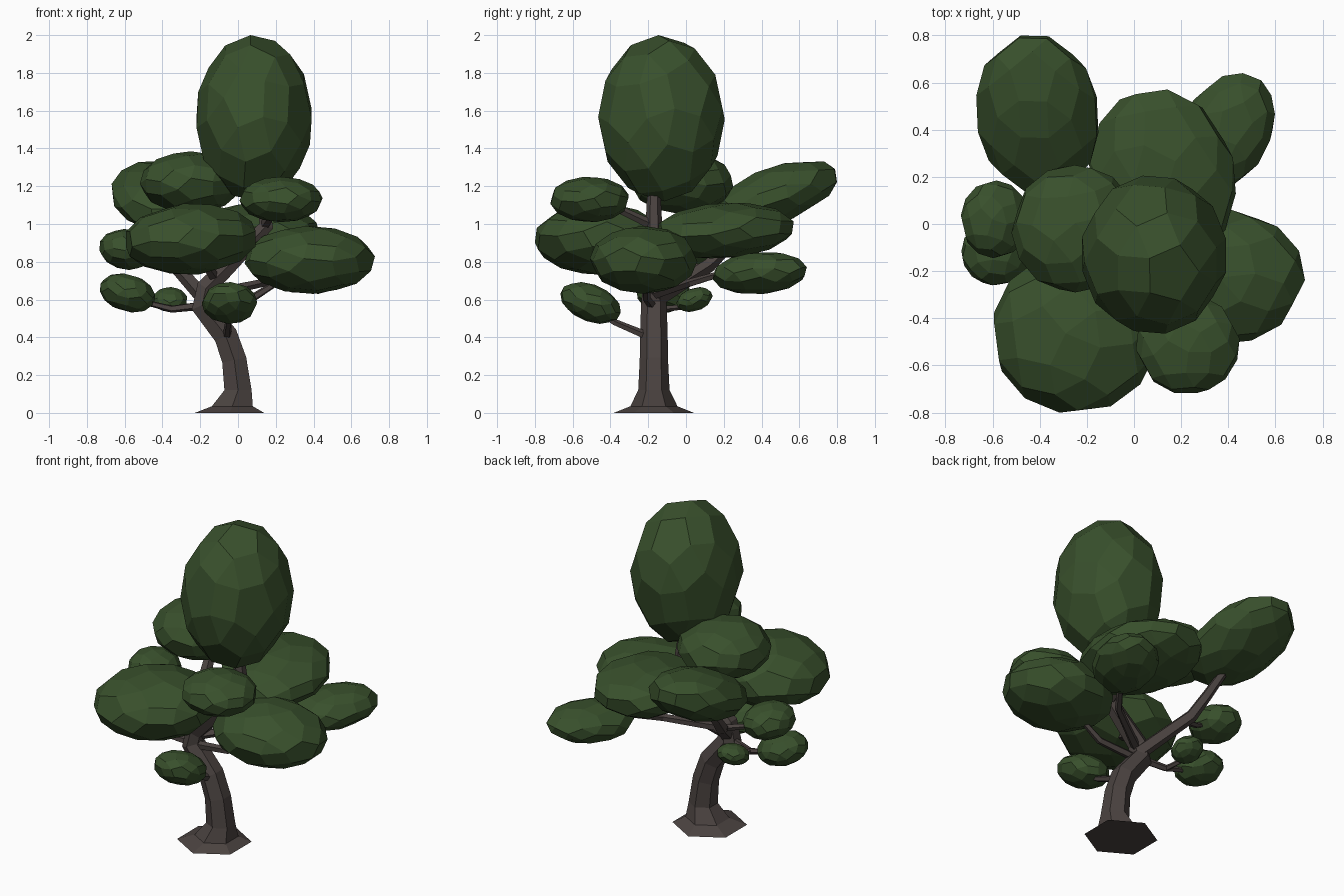
import bpy, bmesh, math, random
from mathutils import Vector, Matrix, Euler

if "Cube" in bpy.data.objects:
    bpy.data.objects.remove(bpy.data.objects["Cube"])

random.seed(4)


def material(name, rgb):
    m = bpy.data.materials.new(name)
    m.diffuse_color = (*rgb, 1)
    m.use_nodes = True
    m.node_tree.nodes["Principled BSDF"].inputs["Base Color"].default_value = m.diffuse_color
    return m


BARK = material("bark", (0.07, 0.056, 0.052))
LEAF = material("leaf", (0.04, 0.08, 0.025))


def finish(name, bm, mat):
    bmesh.ops.recalc_face_normals(bm, faces=bm.faces)
    me = bpy.data.meshes.new(name)
    bm.to_mesh(me)
    bm.free()
    me.materials.append(mat)
    ob = bpy.data.objects.new(name, me)
    bpy.context.collection.objects.link(ob)


def tube(name, points, sides=6, level=0):
    """Faceted limb; each point is x, y, z, radius. The first `level` rings stay flat."""
    bm = bmesh.new()
    pos = [Vector(p[:3]) for p in points]
    rings = []
    for i, p in enumerate(pos):
        d = pos[min(i + 1, len(pos) - 1)] - pos[max(i - 1, 0)]
        q = Vector((0, 0, 1)).rotation_difference(Vector((0, 0, 1)) if i < level else d)
        ring = []
        for k in range(sides):
            a = math.pi / 2 + 2 * math.pi * k / sides
            ring.append(bm.verts.new(p + q @ (Vector((math.cos(a), math.sin(a), 0)) * points[i][3])))
        rings.append(ring)
    for a, b in zip(rings, rings[1:]):
        for k in range(sides):
            n = (k + 1) % sides
            bm.faces.new((a[k], a[n], b[n], b[k]))
    bm.faces.new(rings[0])
    bm.faces.new(rings[-1])
    finish(name, bm, BARK)


def facet_points():
    """Corners of a ball made of pentagons, squares and triangles."""
    f = (1 + 5 ** 0.5) / 2
    pts = set()
    for t in ((1, 1, f ** 3), (f * f, f, 2 * f), (2 + f, 0, f * f)):
        for s in range(8):
            v = [c * (1 if s >> i & 1 else -1) for i, c in enumerate(t)]
            for r in range(3):
                pts.add(tuple(round(c, 5) + 0.0 for c in v[r:] + v[:r]))
    return [Vector(p).normalized() for p in sorted(pts)]


BALL = facet_points()


def clump(name, centre, radii, tilt=(0, 0, 0)):
    """Faceted leaf clump, randomly turned, then fitted to its radii."""
    turn = Euler([random.uniform(0, 6.28) for _ in range(3)]).to_matrix()
    pts = [turn @ p for p in BALL]
    size = [max(p[i] for p in pts) for i in range(3)]
    bm = bmesh.new()
    for p in pts:
        bm.verts.new([p[i] / size[i] * radii[i] for i in range(3)])
    bmesh.ops.convex_hull(bm, input=bm.verts)
    bmesh.ops.dissolve_limit(bm, angle_limit=0.02, verts=bm.verts, edges=bm.edges)
    rot = Euler([math.radians(a) for a in tilt]).to_matrix().to_4x4()
    bm.transform(Matrix.Translation(centre) @ rot)
    finish(name, bm, LEAF)


# Trunk with flared foot, leaning left then sweeping right
tube("trunk", [(-0.045, -0.17, 0, 0.212), (-0.03, -0.17, 0.035, 0.125), (0, -0.17, 0.12, 0.083),
               (-0.02, -0.17, 0.28, 0.075), (-0.065, -0.17, 0.41, 0.073), (-0.19, -0.17, 0.57, 0.068),
               (-0.17, -0.17, 0.66, 0.06), (-0.02, -0.17, 0.81, 0.05), (0.15, -0.17, 0.99, 0.044),
               (0.12, -0.17, 1.2, 0.034)], level=3)

# Branches
branches = {
    "left_low": [(-0.18, -0.17, 0.57, 0.024), (-0.35, -0.13, 0.55, 0.02), (-0.55, -0.12, 0.60, 0.012)],
    "left_twig": [(-0.35, -0.13, 0.55, 0.017), (-0.37, -0.03, 0.56, 0.015), (-0.36, 0.04, 0.60, 0.01)],
    "left_mid": [(-0.31, 0.07, 0.76, 0.02), (-0.43, 0.04, 0.79, 0.017), (-0.56, 0.02, 0.85, 0.012)],
    "back_left": [(-0.17, -0.16, 0.60, 0.044), (-0.33, 0.12, 0.78, 0.038), (-0.36, 0.22, 0.88, 0.032),
                  (-0.41, 0.42, 1.08, 0.022)],
    "front_low": [(-0.06, -0.19, 0.40, 0.024), (-0.05, -0.38, 0.48, 0.018), (-0.05, -0.5, 0.56, 0.012)],
    "right": [(-0.18, -0.18, 0.57, 0.026), (0.08, -0.21, 0.61, 0.022), (0.3, -0.21, 0.75, 0.014)],
    "back_right": [(-0.15, -0.16, 0.63, 0.028), (0.14, 0.03, 0.69, 0.022), (0.34, 0.3, 0.77, 0.014)],
    "front_high": [(0.14, -0.17, 0.99, 0.028), (0.19, -0.34, 1.07, 0.022), (0.22, -0.48, 1.12, 0.012)],
    "back": [(0.04, -0.17, 0.87, 0.034), (0.08, -0.02, 0.9, 0.028), (0.12, 0.18, 0.97, 0.018)],
    "front_left": [(-0.12, -0.17, 0.71, 0.03), (-0.18, -0.34, 0.79, 0.025), (-0.24, -0.44, 0.9, 0.015)],
}
for key, path in branches.items():
    tube(key + "_branch", path, 5)

# Leaf clumps: centre, radii, tilt in degrees
clumps = {
    "crown": ((0.085, -0.13, 1.56), (0.305, 0.335, 0.44)),
    "upper_left": ((-0.25, -0.02, 1.22), (0.27, 0.27, 0.165)),
    "front_left": ((-0.25, -0.46, 0.92), (0.345, 0.34, 0.19), (0, -3, 0)),
    "right": ((0.38, -0.225, 0.81), (0.345, 0.285, 0.18)),
    "front_high": ((0.228, -0.51, 1.13), (0.22, 0.207, 0.12)),
    "back": ((0.12, 0.2, 0.965), (0.31, 0.37, 0.145), (4, 0, 12)),
    "back_right": ((0.39, 0.39, 0.74), (0.185, 0.265, 0.112), (4, 0, -28)),
    "back_left": ((-0.41, 0.465, 1.15), (0.26, 0.36, 0.15), (20, 0, 8)),
    "left_mid": ((-0.59, 0.02, 0.865), (0.145, 0.165, 0.105), (0, 10, 0)),
    "left_low": ((-0.585, -0.12, 0.635), (0.15, 0.14, 0.095), (0, 17, 0)),
    "left_twig": ((-0.36, 0.045, 0.6), (0.09, 0.097, 0.06), (18, 0, 0)),
    "front_low": ((-0.045, -0.505, 0.582), (0.147, 0.167, 0.098), (-22, 0, 0)),
}
for key, spec in clumps.items():
    clump(key + "_leaf_clump", *spec)
